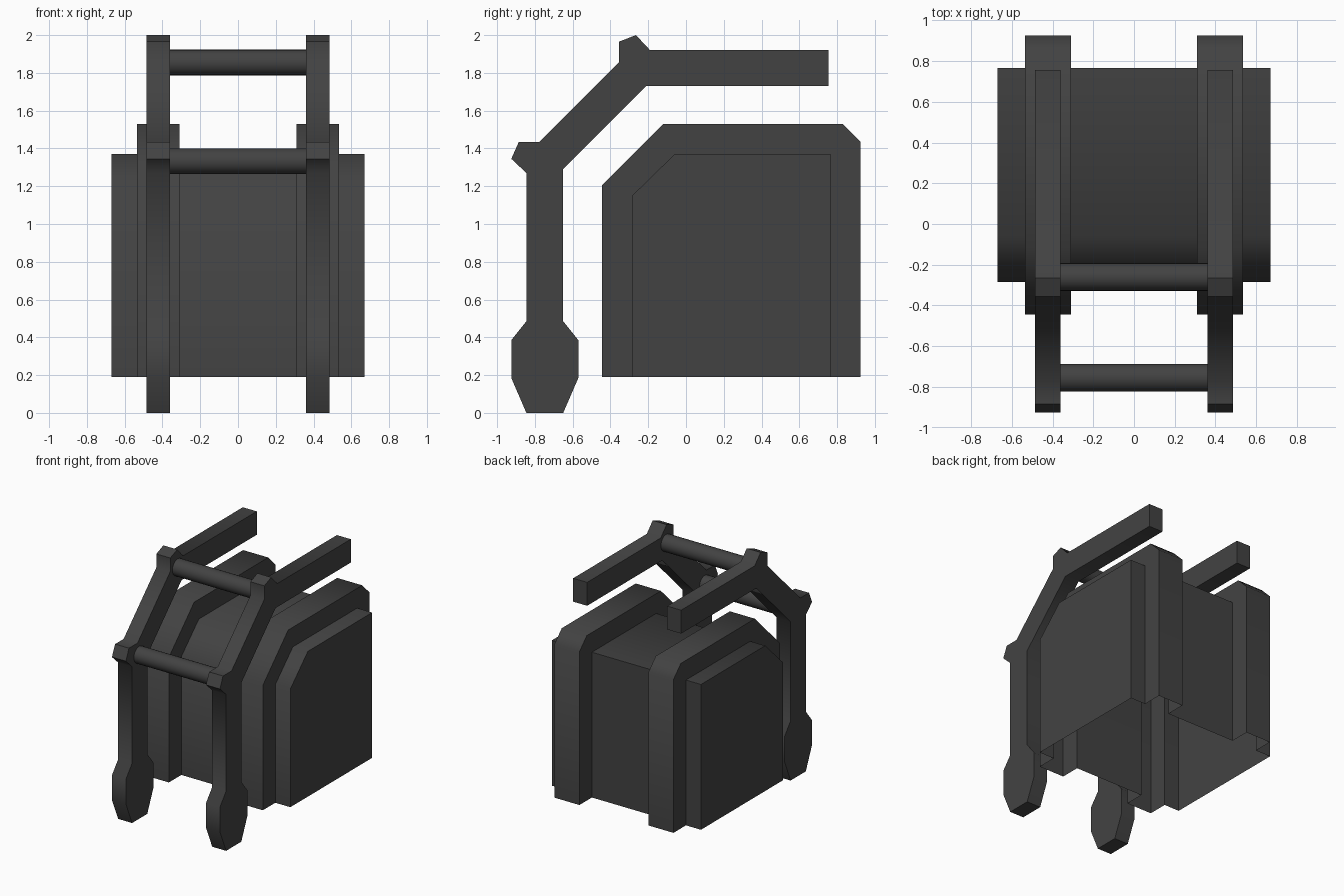
import bpy, bmesh, math

if "Cube" in bpy.data.objects:
    bpy.data.objects.remove(bpy.data.objects["Cube"])

mat = bpy.data.materials.new("dark_grey")
mat.diffuse_color = (0.055, 0.055, 0.055, 1)
mat.use_nodes = True
mat.node_tree.nodes["Principled BSDF"].inputs["Base Color"].default_value = mat.diffuse_color


def finish(bm, name, angle=50):
    bmesh.ops.remove_doubles(bm, verts=bm.verts, dist=0.0005)
    bmesh.ops.recalc_face_normals(bm, faces=bm.faces)
    me = bpy.data.meshes.new(name)
    bm.to_mesh(me)
    bm.free()
    me.materials.append(mat)
    ob = bpy.data.objects.new(name, me)
    bpy.context.collection.objects.link(ob)
    bpy.ops.object.select_all(action='DESELECT')
    ob.select_set(True)
    bpy.context.view_layer.objects.active = ob
    bpy.ops.object.shade_smooth_by_angle(angle=math.radians(angle))
    return ob


# Ribbed body shell, open underneath: low and raised profiles lofted along x
low = [(-0.285, 0.19), (-0.285, 1.15), (-0.06, 1.37), (0.765, 1.37), (0.765, 1.37), (0.765, 0.19)]
rib = [(-0.445, 0.19), (-0.445, 1.205), (-0.12, 1.53), (0.83, 1.53), (0.925, 1.435), (0.925, 0.19)]
half = [(0.67, low), (0.535, low), (0.535, rib), (0.31, rib), (0.31, low)]
stations = [(-x, p) for x, p in half] + half[::-1]

bm = bmesh.new()
rows = [[bm.verts.new((x, y, z)) for y, z in p] for x, p in stations]
for a, b in zip(rows, rows[1:]):
    for i in range(len(a) - 1):
        bm.faces.new((a[i], a[i + 1], b[i + 1], b[i]))
for end in (rows[0], rows[-1]):
    bm.faces.new(end)
body = finish(bm, "body_shell")
# keep the open shell facing outward
if max(body.data.polygons, key=lambda f: f.center.x).normal.x < 0:
    body.data.flip_normals()

# Bent side rails with lugs at the bends and wide feet
rail = [(0.755, 1.92), (-0.19, 1.92), (-0.265, 2.0), (-0.355, 1.965), (-0.355, 1.855),
        (-0.775, 1.435), (-0.885, 1.435), (-0.925, 1.345), (-0.845, 1.27), (-0.845, 0.485),
        (-0.925, 0.385), (-0.925, 0.185), (-0.845, 0), (-0.65, 0), (-0.57, 0.185),
        (-0.57, 0.385), (-0.65, 0.485), (-0.65, 1.29), (-0.21, 1.73), (0.755, 1.73)]
for side, label in ((-1, "left"), (1, "right")):
    bm = bmesh.new()
    a, b = [[bm.verts.new((side * x, y, z)) for y, z in rail] for x in (0.36, 0.485)]
    n = len(rail)
    bm.faces.new(a)
    bm.faces.new(b[::-1])
    for i in range(n):
        j = (i + 1) % n
        bm.faces.new((a[j], a[i], b[i], b[j]))
    finish(bm, label + "_rail")

# Round cross bars joining the rails
for name, y, z in (("upper_cross_bar", -0.26, 1.855), ("lower_cross_bar", -0.755, 1.333)):
    bm = bmesh.new()
    bmesh.ops.create_cone(bm, cap_ends=False, segments=24, radius1=0.068, radius2=0.068, depth=0.72)
    for v in bm.verts:
        v.co = (v.co.z, y + v.co.x, z + v.co.y)
    finish(bm, name)
